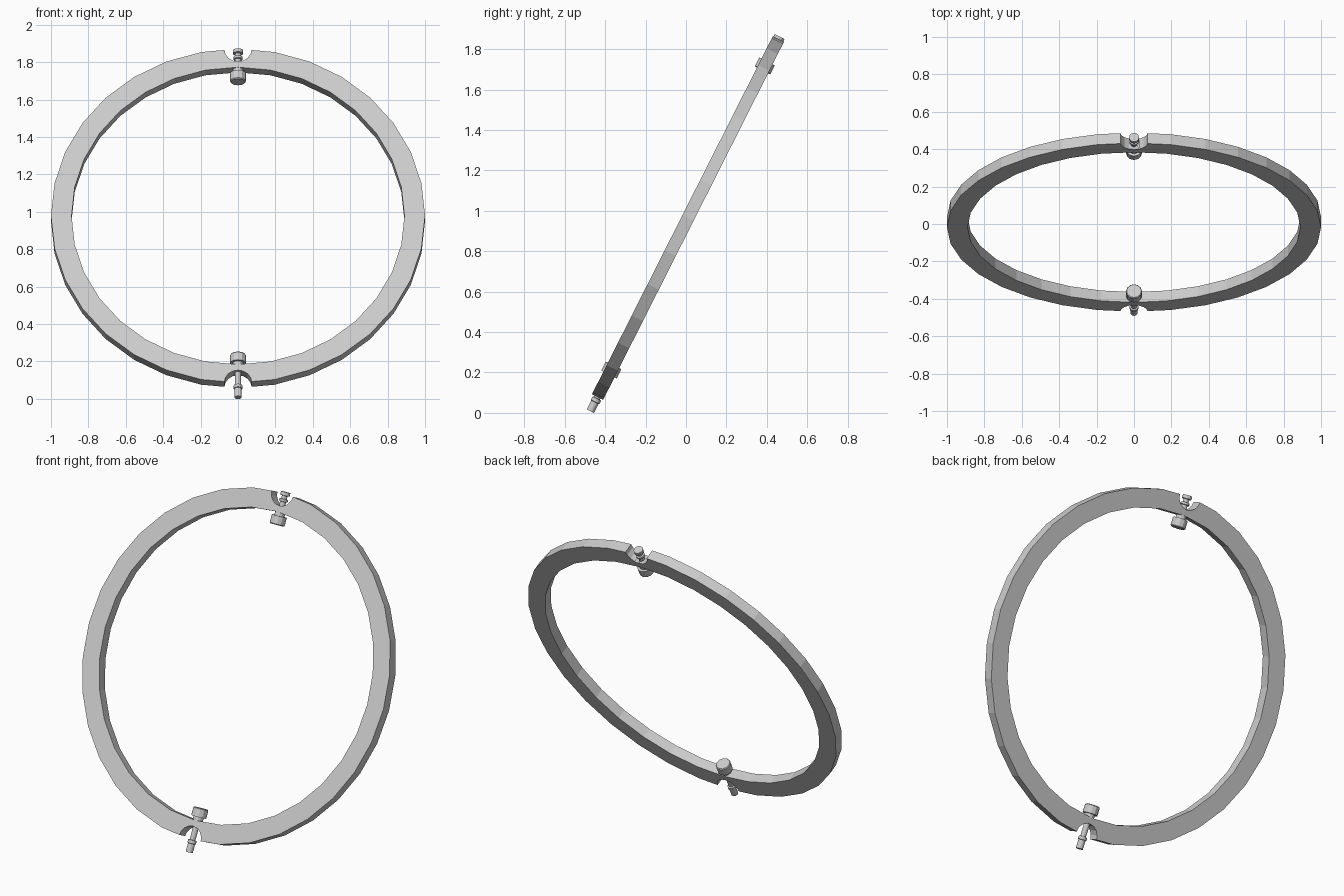
import bpy, bmesh
from math import radians, sin, cos, pi
from mathutils import Matrix

if "Cube" in bpy.data.objects:
    bpy.data.objects.remove(bpy.data.objects["Cube"])

# Tilted frame: local x = world x, local y = up along the ring plane
TILT = Matrix.Translation((0, 0.01, 0.965)) @ Matrix.Rotation(radians(63.2), 4, 'X')


def lathe(name, profile, segs, matrix, closed=False):
    """Spin (radius, height) points around local z; open profiles get end caps."""
    bm = bmesh.new()
    rings = [[bm.verts.new((r * cos(2 * pi * i / segs), r * sin(2 * pi * i / segs), h))
              for i in range(segs)] for r, h in profile]
    pairs = list(zip(rings, rings[1:]))
    if closed:
        pairs.append((rings[-1], rings[0]))
    else:
        bm.faces.new(rings[0])
        bm.faces.new(rings[-1])
    for a, b in pairs:
        for i in range(segs):
            j = (i + 1) % segs
            bm.faces.new((a[i], a[j], b[j], b[i]))
    bmesh.ops.recalc_face_normals(bm, faces=bm.faces)
    mesh = bpy.data.meshes.new(name)
    bm.to_mesh(mesh)
    bm.free()
    obj = bpy.data.objects.new(name, mesh)
    obj.matrix_world = matrix
    bpy.context.collection.objects.link(obj)
    return obj


# Flat ring band
H = 0.031
ring = lathe("ring", [(0.89, -H), (1, -H), (1, H), (0.89, H)], 32, TILT, closed=True)

# Round notches in the outer rim, top and bottom
for side, label in ((1, "top"), (-1, "bottom")):
    cutter = lathe(label + "_notch_cutter", [(0.073, -0.1), (0.073, 0.1)], 16,
                   TILT @ Matrix.Translation((0, side * 0.997, 0)))
    mod = ring.modifiers.new(label + "_notch", 'BOOLEAN')
    mod.operation = 'DIFFERENCE'
    mod.solver = 'EXACT'
    mod.object = cutter
    cutter.hide_render = True
    cutter.hide_set(True)

# Bake the notches, then drop the cutters
bpy.context.view_layer.update()
deps = bpy.context.evaluated_depsgraph_get()
baked = bpy.data.meshes.new_from_object(ring.evaluated_get(deps))
ring.modifiers.clear()
ring.data = baked
for o in list(bpy.data.objects):
    if o.name.endswith("cutter"):
        bpy.data.objects.remove(o)

# Pivot pins: round head inside the ring, stepped pin in the notch
head = [(0.039, 0.817), (0.043, 0.822), (0.043, 0.868), (0.029, 0.868), (0.029, 0.9),
        (0.017, 0.9)]
top_tip = [(0.017, 0.950), (0.025, 0.952), (0.025, 0.965), (0.016, 0.967),
           (0.016, 0.984), (0.027, 0.986), (0.027, 1.006)]
bottom_tip = [(0.016, 1.0), (0.024, 1.002), (0.024, 1.02), (0.02, 1.022), (0.02, 1.072)]
lathe("top_pivot_pin", head + top_tip, 12, TILT @ Matrix.Rotation(-pi / 2, 4, 'X'))
lathe("bottom_pivot_pin", head + bottom_tip, 12, TILT @ Matrix.Rotation(pi / 2, 4, 'X'))
